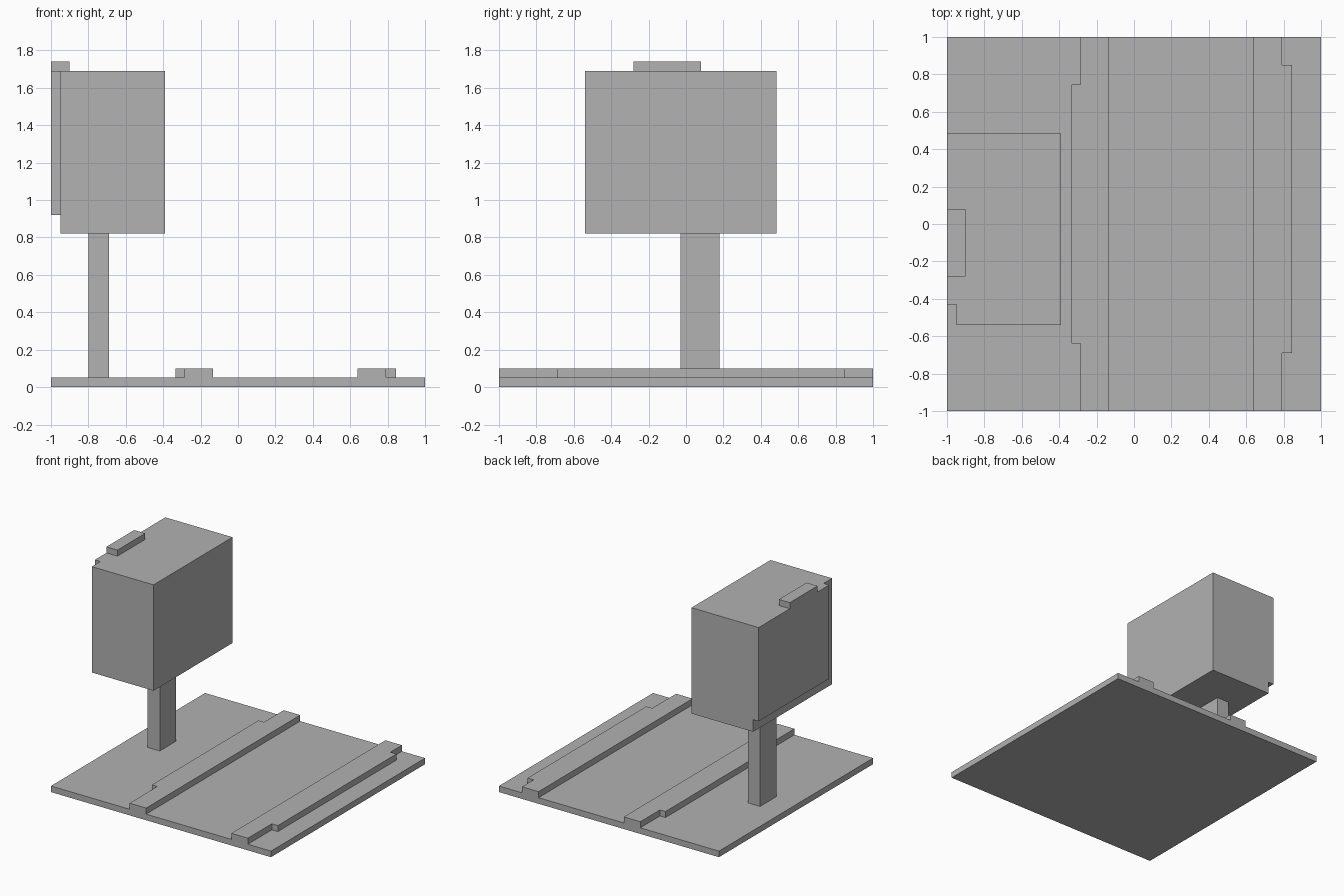
import bpy
import bmesh

cube = bpy.data.objects.get("Cube")
if cube:
    bpy.data.objects.remove(cube, do_unlink=True)

grey = bpy.data.materials.new("plain grey")
grey.use_nodes = True
colour = (0.445, 0.445, 0.445, 1)
grey.diffuse_color = colour
grey.node_tree.nodes["Principled BSDF"].inputs["Base Color"].default_value = colour


def prism(name, outline, bottom, top):
    """Extrude a flat outline upwards into a closed solid."""
    bm = bmesh.new()
    base = bm.faces.new([bm.verts.new((x, y, bottom)) for x, y in outline])
    result = bmesh.ops.extrude_face_region(bm, geom=[base], use_keep_orig=True)
    raised = [v for v in result["geom"] if isinstance(v, bmesh.types.BMVert)]
    bmesh.ops.translate(bm, verts=raised, vec=(0, 0, top - bottom))
    bmesh.ops.recalc_face_normals(bm, faces=bm.faces)
    mesh = bpy.data.meshes.new(name)
    bm.to_mesh(mesh)
    bm.free()
    mesh.materials.append(grey)
    obj = bpy.data.objects.new(name, mesh)
    bpy.context.collection.objects.link(obj)
    return obj


def box(name, x, y, z):
    return prism(name, [(x[0], y[0]), (x[1], y[0]), (x[1], y[1]), (x[0], y[1])], *z)


def rail(name, inner, outer, ledge, start, end):
    """Full-length strip with a shorter ledge along its outer side."""
    prism(name, [(inner, -1), (outer, -1), (outer, start), (ledge, start),
                 (ledge, end), (outer, end), (outer, 1), (inner, 1)], GROUND, 0.1)


GROUND = 0.05

# Ground slab and the two raised strips
box("ground_slab", (-1, 1), (-1, 1), (0, GROUND))
rail("right_strip", -0.135, -0.285, -0.335, -0.64, 0.745)
rail("left_strip", 0.64, 0.79, 0.845, -0.69, 0.85)

# Tree: trunk, block of foliage and its two raised patches
box("tree_trunk", (-0.8, -0.69), (-0.03, 0.18), (GROUND, 0.82))
box("foliage_block", (-0.95, -0.39), (-0.54, 0.485), (0.82, 1.69))
box("foliage_side_patch", (-1, -0.95), (-0.43, 0.485), (0.92, 1.69))
box("foliage_top_patch", (-1, -0.9), (-0.28, 0.08), (1.69, 1.74))
